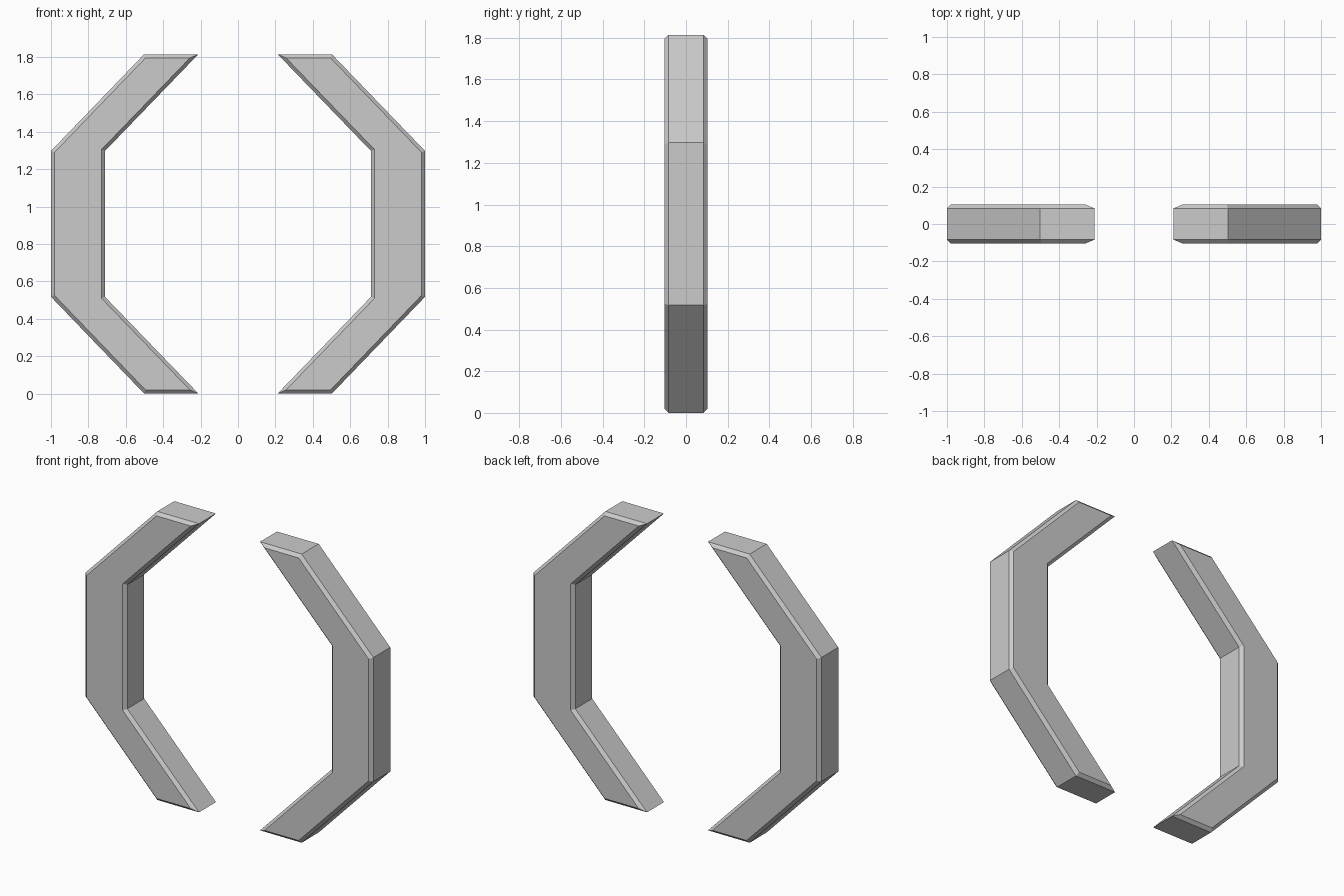
import bpy
import bmesh

if "Cube" in bpy.data.objects:
    bpy.data.objects.remove(bpy.data.objects["Cube"])

HEIGHT = 1.814
HALF_DEPTH = 0.084   # half depth of the straight side walls
CHAMFER = 0.019      # bevel rim on the front and back faces

# Lower half of the bracket outline (x, z), from inner bend to outer bend
lower = [(0.711, 0.517), (0.212, 0.0), (0.502, 0.0), (1.0, 0.517)]
outline = lower + [(x, HEIGHT - z) for x, z in reversed(lower)]


def make_bracket(name, side):
    bm = bmesh.new()
    # Extrude the outline through the depth
    face = bm.faces.new([bm.verts.new((side * x, -HALF_DEPTH, z)) for x, z in outline])
    ext = bmesh.ops.extrude_face_region(bm, geom=[face], use_keep_orig=True)
    moved = [g for g in ext["geom"] if isinstance(g, bmesh.types.BMVert)]
    bmesh.ops.translate(bm, verts=moved, vec=(0, 2 * HALF_DEPTH, 0))
    bmesh.ops.recalc_face_normals(bm, faces=bm.faces[:])
    # Chamfered rim around the front and back faces
    caps = [f for f in bm.faces if len(f.verts) == len(outline)]
    bmesh.ops.inset_individual(bm, faces=caps, thickness=CHAMFER,
                               depth=CHAMFER, use_even_offset=True)
    mesh = bpy.data.meshes.new(name)
    bm.to_mesh(mesh)
    bm.free()
    obj = bpy.data.objects.new(name, mesh)
    bpy.context.collection.objects.link(obj)


make_bracket("right_bracket", 1)
make_bracket("left_bracket", -1)
